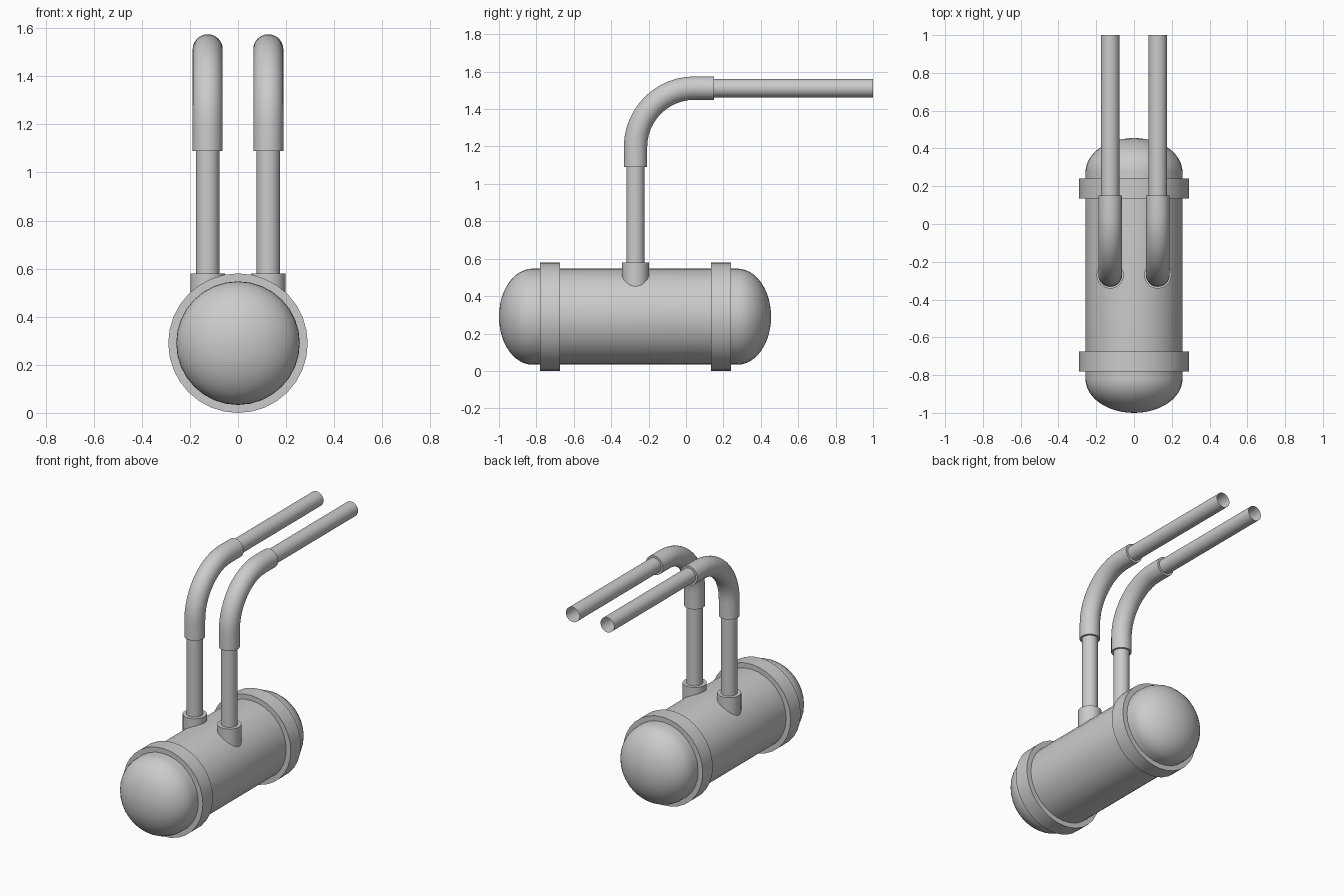
import bpy, bmesh
from math import sin, cos, pi, radians
from mathutils import Vector

cube = bpy.data.objects.get("Cube")
if cube:
    bpy.data.objects.remove(cube, do_unlink=True)

GREY = (0.6, 0.6, 0.6, 1)
metal = bpy.data.materials.new("grey_metal")
metal.use_nodes = True
metal.diffuse_color = GREY
metal.node_tree.nodes["Principled BSDF"].inputs["Base Color"].default_value = GREY

SIDES = 32
UP = pi / 2


def sweep(name, stations, x=0, capped=False):
    """Skin rings placed at (y, z, heading, radius); headings lie in the YZ plane."""
    bm = bmesh.new()
    rings = []
    for y, z, a, r in stations:
        side, normal = Vector((1, 0, 0)), Vector((0, -sin(a), cos(a)))
        centre = Vector((x, y, z))
        rings.append([bm.verts.new(centre + r * (cos(t) * side + sin(t) * normal))
                      for t in (2 * pi * i / SIDES for i in range(SIDES))])
    for low, high in zip(rings, rings[1:]):
        for i in range(SIDES):
            j = (i + 1) % SIDES
            bm.faces.new((low[i], low[j], high[j], high[i]))
    if capped:
        bm.faces.new(rings[0][::-1])
        bm.faces.new(rings[-1])
    bmesh.ops.recalc_face_normals(bm, faces=bm.faces)
    mesh = bpy.data.meshes.new(name)
    bm.to_mesh(mesh)
    bm.free()
    mesh.materials.append(metal)
    obj = bpy.data.objects.new(name, mesh)
    bpy.context.collection.objects.link(obj)
    bpy.ops.object.select_all(action="DESELECT")
    obj.select_set(True)
    bpy.context.view_layer.objects.active = obj
    bpy.ops.object.shade_smooth_by_angle(angle=radians(35))
    return obj


# Tank with domed ends
TANK_Z, TANK_R, DOME = 0.29, 0.257, 0.18
FRONT, BACK = -0.82, 0.275
angles = [UP * k / 12 for k in range(13)]
front_dome = [(FRONT - DOME * cos(t), TANK_Z, 0, max(TANK_R * sin(t), 0.002)) for t in angles]
back_dome = [(BACK + DOME * cos(t), TANK_Z, 0, max(TANK_R * sin(t), 0.002)) for t in reversed(angles)]
sweep("tank", front_dome + back_dome, capped=True)

# Raised bands around the tank
for name, start in (("front_band", -0.78), ("back_band", 0.135)):
    end = start + 0.105
    sweep(name, [(y, TANK_Z, 0, r) for y, r in
                 ((start, 0.25), (start, 0.29), (end, 0.29), (end, 0.25))])

# Pair of pipes rising from the tank and bending backwards
PIPE_Y, PIPE_Z, PIPE_R, BEND = -0.27, 1.512, 0.049, 0.315
ELBOW_R, ELBOW_LOW, ELBOW_END = 0.0625, 1.09, 0.15
for label, x in (("left", 0.126), ("right", -0.126)):
    sweep(label + "_collar", [(PIPE_Y, z, UP, r) for z, r in
                              ((0.4, 0.072), (0.58, 0.072), (0.58, 0.045))], x)
    sweep(label + "_upright_pipe", [(PIPE_Y, z, UP, PIPE_R) for z in (0.45, 1.15)], x)

    bend = []
    for k in range(13):
        t = UP * k / 12
        bend.append((PIPE_Y + BEND * (1 - cos(t)), PIPE_Z - BEND * (1 - sin(t)), UP - t, ELBOW_R))
    lower = [(PIPE_Y, ELBOW_LOW, UP, r) for r in (0.046, ELBOW_R)]
    upper = [(ELBOW_END, PIPE_Z, 0, r) for r in (ELBOW_R, 0.046)]
    sweep(label + "_elbow", lower + bend + upper, x)

    sweep(label + "_outlet_pipe", [(y, PIPE_Z, 0, PIPE_R) for y in (0.1, 1.0)], x)
